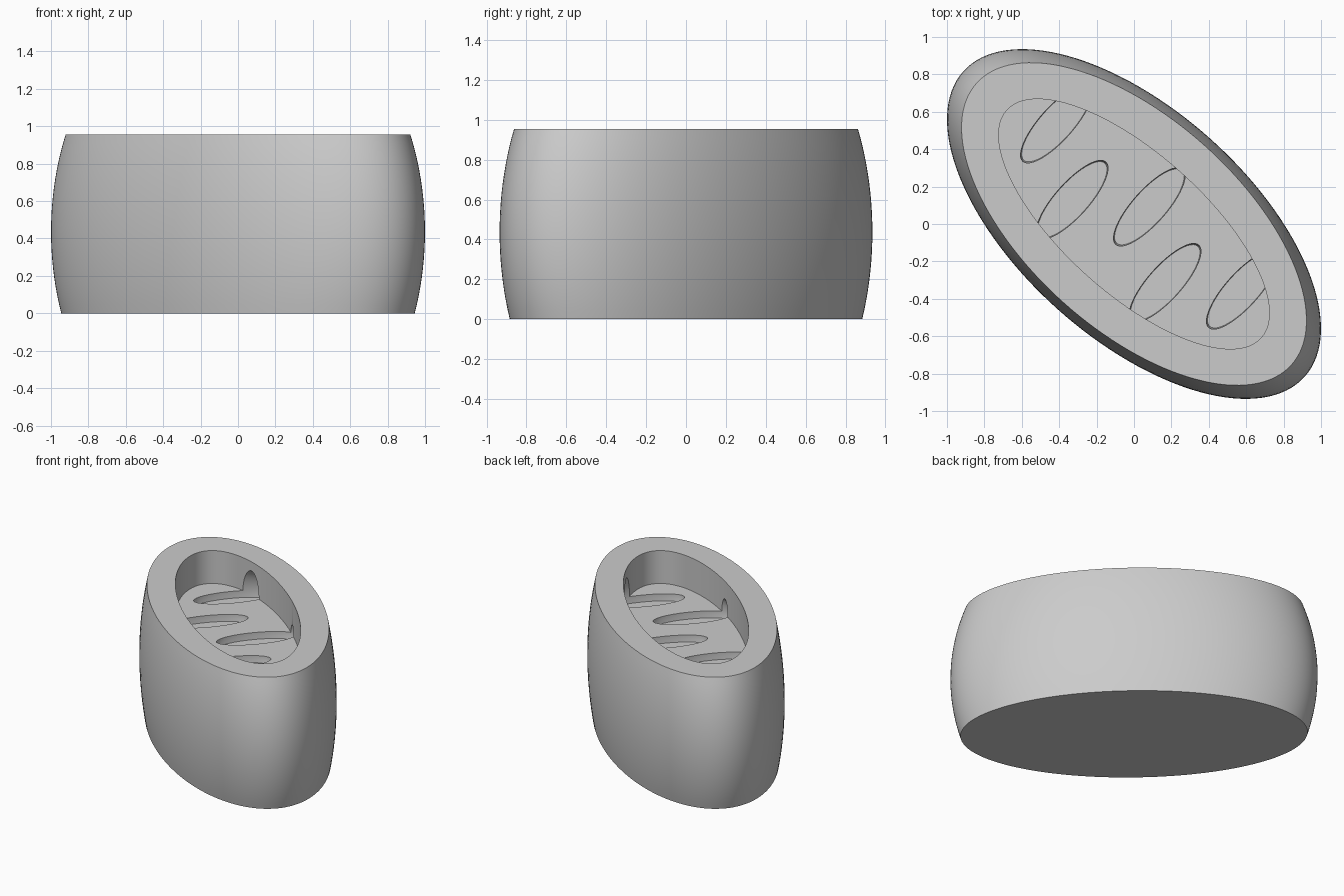
import bpy, bmesh, math

TILT = math.radians(-41.8)   # heading of the long axis
TOP, FLOOR, SLOT_DEPTH = 0.955, 0.713, 0.05

if "Cube" in bpy.data.objects:
    bpy.data.objects.remove(bpy.data.objects["Cube"], do_unlink=True)

gray = bpy.data.materials.new("plain_gray")
gray.use_nodes = True
gray.diffuse_color = (0.6, 0.6, 0.6, 1)
gray.node_tree.nodes["Principled BSDF"].inputs["Base Color"].default_value = gray.diffuse_color


def loft(bm, rx, ry, levels, segments, u=0, v=0):
    """Closed stack of elliptical rings; levels are (height, scale) pairs."""
    rings = []
    for z, s in levels:
        rings.append([bm.verts.new((u + rx * s * math.cos(t), v + ry * s * math.sin(t), z))
                      for t in (2 * math.pi * i / segments for i in range(segments))])
    for low, high in zip(rings, rings[1:]):
        for i in range(segments):
            j = (i + 1) % segments
            bm.faces.new((low[i], low[j], high[j], high[i]))
    bm.faces.new(rings[0][::-1])
    bm.faces.new(rings[-1])


def dome_levels(z0, z1, centre, height, steps):
    """Levels following an ellipsoid between two heights."""
    lo, hi = (math.asin((z - centre) / height) for z in (z0, z1))
    angles = [lo + (hi - lo) * i / steps for i in range(steps + 1)]
    return [(centre + height * math.sin(a), math.cos(a)) for a in angles]


def make_object(name, bm):
    mesh = bpy.data.meshes.new(name)
    bm.to_mesh(mesh)
    bm.free()
    mesh.materials.append(gray)
    obj = bpy.data.objects.new(name, mesh)
    obj.rotation_euler.z = TILT
    bpy.context.collection.objects.link(obj)
    return obj


# Bulging oval body with flat top and bottom
bm = bmesh.new()
loft(bm, 1.2245, 0.612, dome_levels(0, TOP, 0.437, 1.34, 20), 128)
body = make_object("oval_body", bm)

# Straight-walled recess in the top
bm = bmesh.new()
loft(bm, 0.912, 0.372, [(FLOOR, 1), (TOP + 0.2, 1)], 128)
recess = make_object("recess_cutter", bm)

# Staggered oval slots in the recess floor, undercutting its wall
bm = bmesh.new()
for i in range(-2, 3):
    side = 1 if i % 2 == 0 else -1
    loft(bm, 0.09, 0.27, dome_levels(FLOOR - SLOT_DEPTH, FLOOR + 0.199, FLOOR, 0.2, 15),
         48, u=i / 3, v=0.123 * side)
slots = make_object("slot_cutter", bm)

# Cut both shapes out of the body, then bake the result
for cutter in (recess, slots):
    cutter.hide_render = True
    mod = body.modifiers.new(cutter.name, 'BOOLEAN')
    mod.operation = 'DIFFERENCE'
    mod.solver = 'EXACT'
    mod.object = cutter
bpy.context.view_layer.update()
evaluated = body.evaluated_get(bpy.context.evaluated_depsgraph_get())
baked = bpy.data.meshes.new_from_object(evaluated)
body.modifiers.clear()
body.data = baked
for cutter in (recess, slots):
    bpy.data.objects.remove(cutter, do_unlink=True)

# Smooth sides, crisp rims
bpy.ops.object.select_all(action='DESELECT')
body.select_set(True)
bpy.context.view_layer.objects.active = body
bpy.ops.object.shade_smooth_by_angle(angle=math.radians(30))
